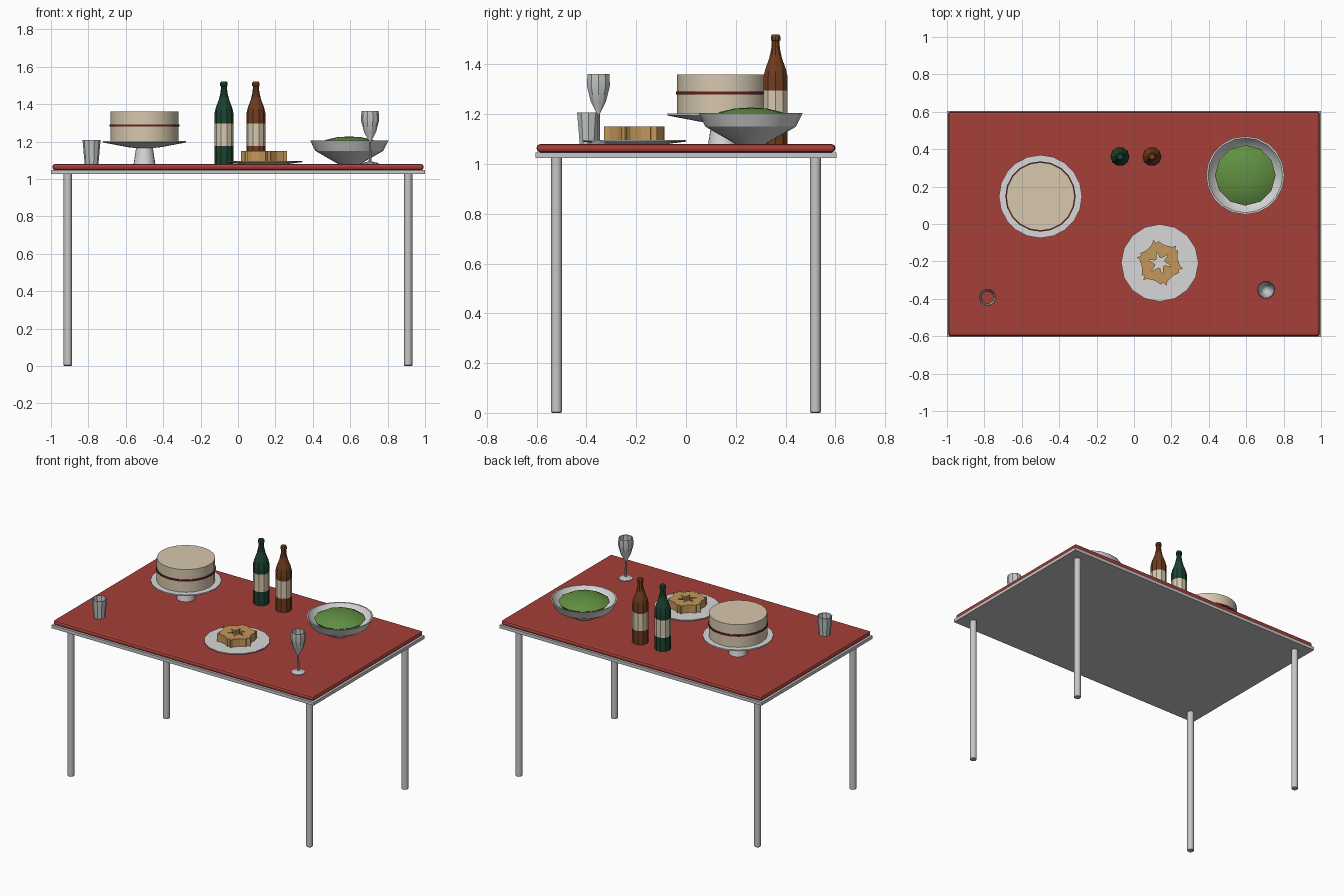
import bpy
import bmesh
from math import pi, cos, sin, radians

if "Cube" in bpy.data.objects:
    bpy.data.objects.remove(bpy.data.objects["Cube"], do_unlink=True)


def material(name, r, g, b):
    m = bpy.data.materials.new(name)
    m.use_nodes = True
    m.diffuse_color = (r, g, b, 1)
    m.node_tree.nodes["Principled BSDF"].inputs["Base Color"].default_value = (r, g, b, 1)
    return m


RED = material("red cloth", 0.38, 0.05, 0.04)
STEEL = material("grey steel", 0.57, 0.57, 0.57)
CHINA = material("white china", 0.68, 0.68, 0.68)
GLASS = material("pale glass", 0.56, 0.58, 0.58)
CREAM = material("cream", 0.68, 0.58, 0.43)
JAM = material("dark red jam", 0.13, 0.015, 0.015)
GREEN = material("bottle green", 0.012, 0.055, 0.03)
BROWN = material("bottle brown", 0.16, 0.045, 0.013)
LEAF = material("salad green", 0.12, 0.28, 0.055)
CRUST = material("golden crust", 0.55, 0.31, 0.1)

TOP = 1.08  # height of the laid table surface


def finish(name, bm, mats, loc, smooth=True):
    bmesh.ops.recalc_face_normals(bm, faces=bm.faces)
    mesh = bpy.data.meshes.new(name)
    bm.to_mesh(mesh)
    bm.free()
    for m in mats:
        mesh.materials.append(m)
    ob = bpy.data.objects.new(name, mesh)
    ob.location = loc
    bpy.context.collection.objects.link(ob)
    if smooth:
        bpy.ops.object.select_all(action="DESELECT")
        ob.select_set(True)
        bpy.context.view_layer.objects.active = ob
        bpy.ops.object.shade_smooth_by_angle(angle=radians(30))
    return ob


def lathe(name, profile, sides, mats, x, y, z=TOP, closed=False):
    """Spin (radius, height) points about z; zero radius makes a pole."""
    bm = bmesh.new()
    rings = []
    for r, h in profile:
        if r == 0:
            rings.append([bm.verts.new((0, 0, h))] * sides)
        else:
            rings.append([bm.verts.new((r * cos(2 * pi * i / sides), r * sin(2 * pi * i / sides), h))
                          for i in range(sides)])
    pairs = list(zip(rings, rings[1:]))
    if closed:
        pairs.append((rings[-1], rings[0]))
    for a, b in pairs:
        for i in range(sides):
            j = (i + 1) % sides
            corners = list(dict.fromkeys((a[i], a[j], b[j], b[i])))
            bm.faces.new(corners)
    return finish(name, bm, mats, (x, y, z))


def slab(name, sx, sy, z0, z1, mat):
    bm = bmesh.new()
    bmesh.ops.create_cube(bm, size=1)
    bmesh.ops.scale(bm, vec=(sx, sy, z1 - z0), verts=bm.verts)
    return finish(name, bm, [mat], (0, 0, (z0 + z1) / 2), smooth=False)


# Table: board, cloth with softened edges, four legs
slab("table_board", 2.0, 1.21, 1.025, 1.047, STEEL)
cloth = slab("table_cloth", 1.985, 1.2, 1.047, TOP, RED)
bevel = cloth.modifiers.new("soft edge", "BEVEL")
bevel.width = 0.014
bevel.segments = 2
for side, x in (("right", -0.91), ("left", 0.91)):
    for end, y in (("front", -0.52), ("back", 0.52)):
        lathe(f"{end}_{side}_leg", [(0, 0), (0.018, 0), (0.022, 0.004), (0.022, 1.03), (0, 1.03)],
              12, [STEEL], x, y, 0)

# Cake on a pedestal stand
cx, cy = -0.5, 0.147
lathe("cake_stand", [(0, 0), (0.058, 0), (0.045, 0.085), (0.09, 0.09), (0.222, 0.115),
                     (0.222, 0.124), (0, 0.124)], 20, [CHINA], cx, cy)
lathe("cake", [(0, 0.122), (0.183, 0.122), (0.183, 0.28), (0, 0.28)], 20, [CREAM], cx, cy)
lathe("cake_filling", [(0, 0.199), (0.188, 0.199), (0.188, 0.211), (0, 0.211)], 20, [JAM], cx, cy)

# Bottles with a label band around the body
for name, mat, x in (("green_bottle", GREEN, -0.075), ("brown_bottle", BROWN, 0.096)):
    bottle = lathe(name, [(0, 0), (0.051, 0), (0.051, 0.095), (0.051, 0.215), (0.051, 0.27),
                          (0.044, 0.3), (0.027, 0.345), (0.018, 0.385), (0.016, 0.415), (0.02, 0.417),
                          (0.02, 0.432), (0.016, 0.44), (0, 0.44)], 10, [mat, CREAM], x, 0.36)
    for p in bottle.data.polygons:
        if 0.1 < p.center.z < 0.2:
            p.material_index = 1

# Salad bowl
lathe("salad_bowl", [(0, 0), (0.06, 0), (0.182, 0.07), (0.209, 0.125), (0.2, 0.125),
                     (0.172, 0.078), (0.055, 0.012), (0, 0.012)], 20, [CHINA], 0.595, 0.26)
lathe("salad", [(0, 0.07), (0.13, 0.07), (0.162, 0.108), (0.125, 0.129), (0.065, 0.143), (0, 0.147)],
      12, [LEAF], 0.595, 0.26)

# Pie plate
px, py = 0.138, -0.208
lathe("pie_plate", [(0, 0), (0.13, 0), (0.207, 0.01), (0.207, 0.017), (0, 0.017)], 16, [CHINA], px, py)

# Pie: crimped six-sided crust around a star opening
bm = bmesh.new()
outer, inner = [], []
for k in range(6):
    for step, r, star in ((-9, 0.117, 0.03), (-3, 0.106, 0.048), (3, 0.127, 0.062),
                          (9, 0.108, 0.045), (33, 0.098, 0.026)):
        a = radians(60 * k - 17 + step)
        outer.append((r * cos(a), r * sin(a)))
        inner.append((star * cos(a), star * sin(a)))
low, high = 0.016, 0.07
loops = [[bm.verts.new((x, y, z)) for x, y in pts]
         for pts, z in ((outer, low), (outer, high), (inner, high), (inner, low))]
n = len(outer)
for a, b in zip(loops, loops[1:] + loops[:1]):
    for i in range(n):
        bm.faces.new((a[i], a[(i + 1) % n], b[(i + 1) % n], b[i]))
finish("pie", bm, [CRUST], (px, py, TOP), smooth=False)

# Tumbler: open walled tube
lathe("tumbler", [(0.037, 0), (0.048, 0.127), (0.044, 0.127), (0.034, 0)], 10, [GLASS],
      -0.783, -0.392, closed=True)

# Wine glass: foot, stem and hollow bowl
lathe("wine_glass", [(0, 0), (0.045, 0), (0.045, 0.005), (0.007, 0.014), (0.006, 0.122), (0.032, 0.17),
                     (0.049, 0.235), (0.046, 0.282), (0.042, 0.282), (0.044, 0.235), (0.028, 0.173),
                     (0, 0.135)], 10, [GLASS], 0.706, -0.352)
